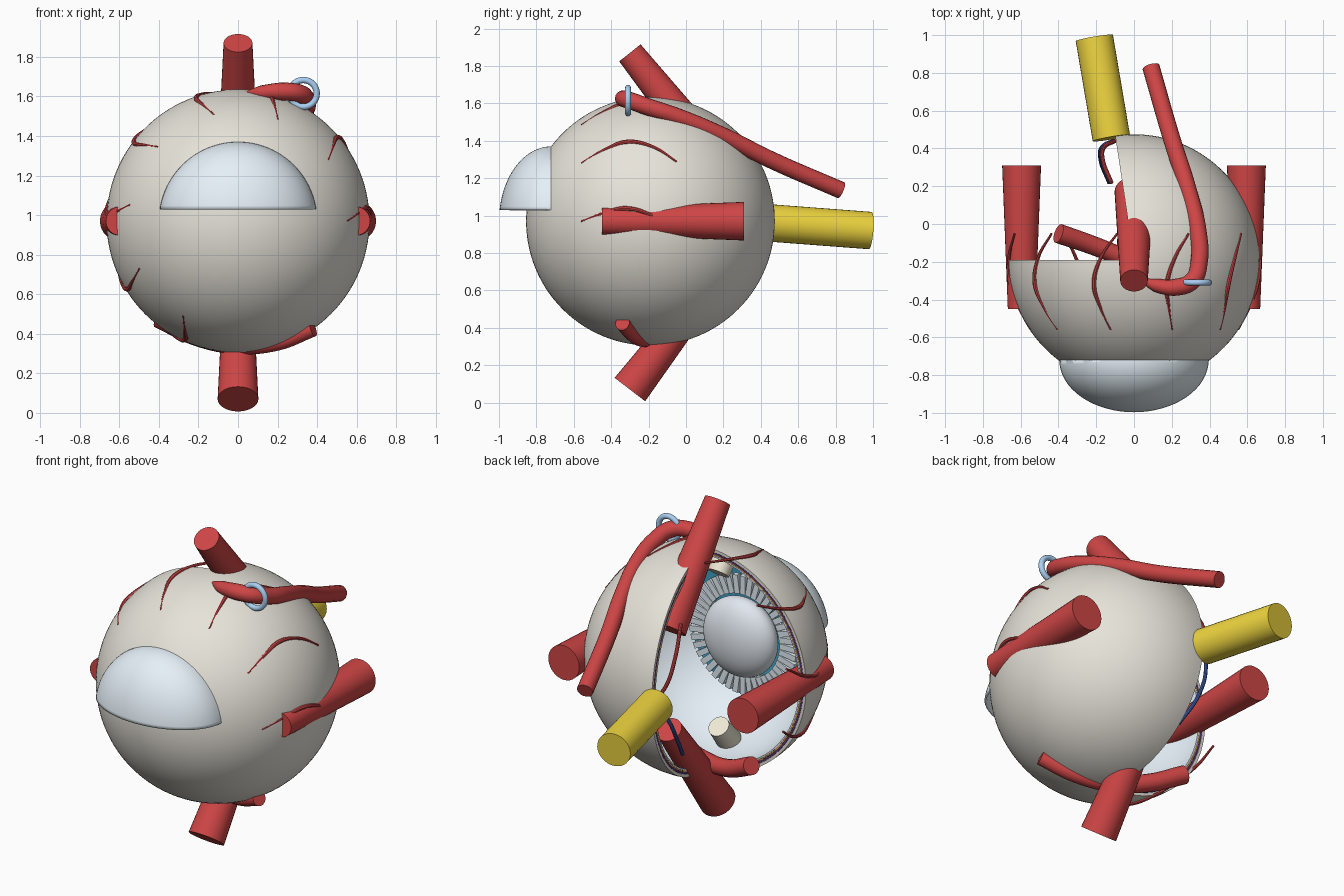
import bpy, bmesh
from math import sin, cos, pi, radians, sqrt
from mathutils import Vector, Matrix

if "Cube" in bpy.data.objects:
    bpy.data.objects.remove(bpy.data.objects["Cube"])

C = Vector((0, -0.19, 0.97))   # eyeball centre
R = 0.665                      # eyeball radius


def mat(name, col):
    m = bpy.data.materials.new(name)
    m.diffuse_color = (*col, 1)
    m.use_nodes = True
    m.node_tree.nodes["Principled BSDF"].inputs["Base Color"].default_value = m.diffuse_color
    return m


WHITE = mat("sclera_white", (0.80, 0.77, 0.70))
PURPLE = mat("choroid_purple", (0.10, 0.04, 0.18))
ORANGE = mat("layer_orange", (0.85, 0.38, 0.10))
PALE = mat("retina_pale", (0.78, 0.87, 0.93))
RED = mat("muscle_red", (0.62, 0.06, 0.06))
YELLOW = mat("nerve_yellow", (0.85, 0.66, 0.05))
CREAM = mat("tendon_cream", (0.88, 0.83, 0.68))
BLUE = mat("iris_blue", (0.05, 0.38, 0.60))
SKY = mat("ring_blue", (0.40, 0.62, 0.88))
VEIN = mat("vein_blue", (0.06, 0.14, 0.50))
LENS = mat("lens_grey", (0.75, 0.80, 0.86))


def finish(name, bm, m):
    bmesh.ops.recalc_face_normals(bm, faces=bm.faces)
    me = bpy.data.meshes.new(name)
    bm.to_mesh(me)
    bm.free()
    me.materials.append(m)
    ob = bpy.data.objects.new(name, me)
    bpy.context.collection.objects.link(ob)
    smooth(ob)
    return ob


def smooth(ob):
    bpy.ops.object.select_all(action='DESELECT')
    ob.select_set(True)
    bpy.context.view_layer.objects.active = ob
    bpy.ops.object.shade_smooth_by_angle(angle=radians(35))


def shell(name, ro, ri, m, a0=-180, a1=98.6, n=84, k=56):
    """Spherical layer with a wedge left open at the back left."""
    bm = bmesh.new()
    rows = []
    for i in range(n + 1):
        a = radians(a0 + (a1 - a0) * i / n)
        rows.append([[bm.verts.new(C + r * Vector((sin(t) * cos(a), sin(t) * sin(a), cos(t))))
                      for t in (pi * j / k for j in range(k + 1))] for r in (ro, ri)])
    for p, q in zip(rows, rows[1:]):
        for s in (0, 1):
            for j in range(k):
                bm.faces.new((p[s][j], p[s][j + 1], q[s][j + 1], q[s][j]))
    for o, i in (rows[0], rows[-1]):
        for j in range(k):
            bm.faces.new((o[j], o[j + 1], i[j + 1], i[j]))
    bmesh.ops.remove_doubles(bm, verts=bm.verts, dist=1e-5)
    return finish(name, bm, m)


def rod(name, p, q, r1, r2, m):
    """Tapered round bar from p to q."""
    p, q = Vector(p), Vector(q)
    d = q - p
    bm = bmesh.new()
    bmesh.ops.create_cone(bm, cap_ends=True, segments=32, radius1=r1, radius2=r2, depth=d.length,
                          matrix=Matrix.Translation((p + q) / 2) @ d.to_track_quat('Z', 'Y').to_matrix().to_4x4())
    return finish(name, bm, m)


def tube(name, pts, radii, m, res=6):
    """Smooth round tube through the points."""
    cu = bpy.data.curves.new(name, 'CURVE')
    cu.dimensions = '3D'
    cu.bevel_depth, cu.bevel_resolution, cu.use_fill_caps, cu.resolution_u = 1, res, True, 8
    sp = cu.splines.new('BEZIER')
    sp.bezier_points.add(len(pts) - 1)
    for b, p, r in zip(sp.bezier_points, pts, radii):
        b.co, b.radius = p, r
        b.handle_left_type = b.handle_right_type = 'AUTO'
    cu.materials.append(m)
    ob = bpy.data.objects.new(name, cu)
    bpy.context.collection.objects.link(ob)
    bpy.ops.object.select_all(action='DESELECT')
    ob.select_set(True)
    bpy.context.view_layer.objects.active = ob
    bpy.ops.object.convert(target='MESH')
    smooth(bpy.context.object)


# eyeball wall layers
shell("sclera", R, 0.648, WHITE)
shell("choroid", 0.647, 0.636, PURPLE)
shell("pigment_layer", 0.635, 0.628, ORANGE)
shell("retina", 0.627, 0.618, PALE)

# cornea: upper half of a front dome
bm = bmesh.new()
bmesh.ops.create_uvsphere(bm, u_segments=64, v_segments=48, radius=1)
bmesh.ops.transform(bm, verts=bm.verts, matrix=Matrix.Translation((0, -0.72, 0.97)) @ Matrix.Diagonal((0.4, 0.28, 0.4, 1)))
for co, no in (((0, 0, 1.03), (0, 0, -1)), ((0, -0.72, 0), (0, 1, 0))):
    bmesh.ops.bisect_plane(bm, geom=bm.verts[:] + bm.edges[:] + bm.faces[:],
                           plane_co=co, plane_no=no, clear_outer=True)
cornea = finish("cornea", bm, PALE)
s = cornea.modifiers.new("thickness", 'SOLIDIFY')
s.thickness = 0.012

# lens
bm = bmesh.new()
bmesh.ops.create_uvsphere(bm, u_segments=48, v_segments=32, radius=1)
bmesh.ops.transform(bm, verts=bm.verts, matrix=Matrix.Translation((0, -0.52, 0.97)) @ Matrix.Diagonal((0.235, 0.12, 0.235, 1)))
finish("lens", bm, LENS)

# iris: flat ring with a pupil hole
bm = bmesh.new()
N = 64
rings = [[bm.verts.new((r * cos(2 * pi * i / N), y, 0.97 + r * sin(2 * pi * i / N))) for i in range(N)]
         for r, y in ((0.14, -0.65), (0.40, -0.63), (0.40, -0.61), (0.14, -0.63))]
for a, b in zip(rings, rings[1:] + rings[:1]):
    for i in range(N):
        bm.faces.new((a[i], a[(i + 1) % N], b[(i + 1) % N], b[i]))
finish("iris", bm, BLUE)

# ciliary spokes round the lens
bm = bmesh.new()
N = 44
for i in range(N):
    bmesh.ops.create_cube(bm, size=1, matrix=Matrix.Translation((0, -0.55, 0.97))
                          @ Matrix.Rotation(2 * pi * i / N, 4, 'Y')
                          @ Matrix.Translation((0.30, 0, 0)) @ Matrix.Diagonal((0.11, 0.03, 0.034, 1)))
finish("ciliary_spokes", bm, PALE)

# straight muscles
for side, sx in (("right", 1), ("left", -1)):
    rod(side + "_side_muscle", (sx * 0.595, -0.45, 0.97), (sx * 0.595, 0.31, 0.97), 0.073, 0.103, RED)
rod("upper_muscle", (0, -0.30, 1.87), (0, 0.17, 1.28), 0.073, 0.103, RED)
rod("lower_muscle", (0, -0.30, 0.07), (0, 0.16, 0.67), 0.103, 0.073, RED)

# tendon stubs inside the wall
for name, s in (("upper_tendon", 1), ("lower_tendon", -1)):
    rod(name, C + Vector((0, -0.22, s * 0.58)), C + Vector((0, -0.12, s * 0.46)), 0.07, 0.06, CREAM)

# slanted muscles and pulley ring
tube("upper_slanted_muscle",
     [(0.09, 0.83, 1.135), (0.20, 0.45, 1.30), (0.28, 0.20, 1.425), (0.34, -0.05, 1.53), (0.345, -0.20, 1.58),
      (0.31, -0.30, 1.615), (0.22, -0.335, 1.625), (0.12, -0.325, 1.62), (0.05, -0.30, 1.615)],
     [0.046, 0.046, 0.046, 0.046, 0.046, 0.046, 0.045, 0.036, 0.015], RED)
tube("lower_slanted_muscle",
     [(-0.40, -0.05, 0.48), (-0.2, -0.12, 0.385), (0, -0.20, 0.345), (0.2, -0.27, 0.36), (0.38, -0.34, 0.425)],
     [0.052, 0.05, 0.048, 0.045, 0.04], RED)
bpy.ops.mesh.primitive_torus_add(major_radius=0.068, minor_radius=0.016, major_segments=40, minor_segments=14,
                                 location=(0.33, -0.31, 1.615), rotation=(pi / 2, 0, 0))
ring = bpy.context.object
ring.name = "pulley_ring"
ring.data.materials.append(SKY)
smooth(ring)

# optic nerve
rod("optic_nerve", (-0.12, 0.455, 0.96), (-0.21, 0.985, 0.92), 0.1, 0.1, YELLOW)

# surface vessels, fanned round the front-back axis
for k in range(8):
    a0 = -150 + 240 * k / 7
    pts = []
    for y, da, dr in ((-0.56, 0, 0), (-0.44, -4, -0.005), (-0.32, -6, 0.003), (-0.18, -2.5, 0.001), (-0.05, 5, 0)):
        r = sqrt(R * R - (y - C.y) ** 2) + dr
        a = radians(a0 + da)
        pts.append((r * sin(a), y, C.z + r * cos(a)))
    tube(f"surface_vessel_{k + 1}", pts, [0.004, 0.009, 0.012, 0.009, 0.006], RED, 2)

# retinal artery and vein from the nerve head
for name, s, m, dx in (("retinal_artery", 1, RED, 0), ("retinal_vein", -1, VEIN, -0.012)):
    tube(name, [(-0.10 + dx, 0.44, 0.97 + s * 0.01), (-0.155 + dx, 0.41, 0.97 + s * 0.10),
                (-0.165 + dx, 0.34, 0.97 + s * 0.24), (-0.12 + dx, 0.22, 0.97 + s * 0.39)],
         [0.011] * 4, m, 3)
